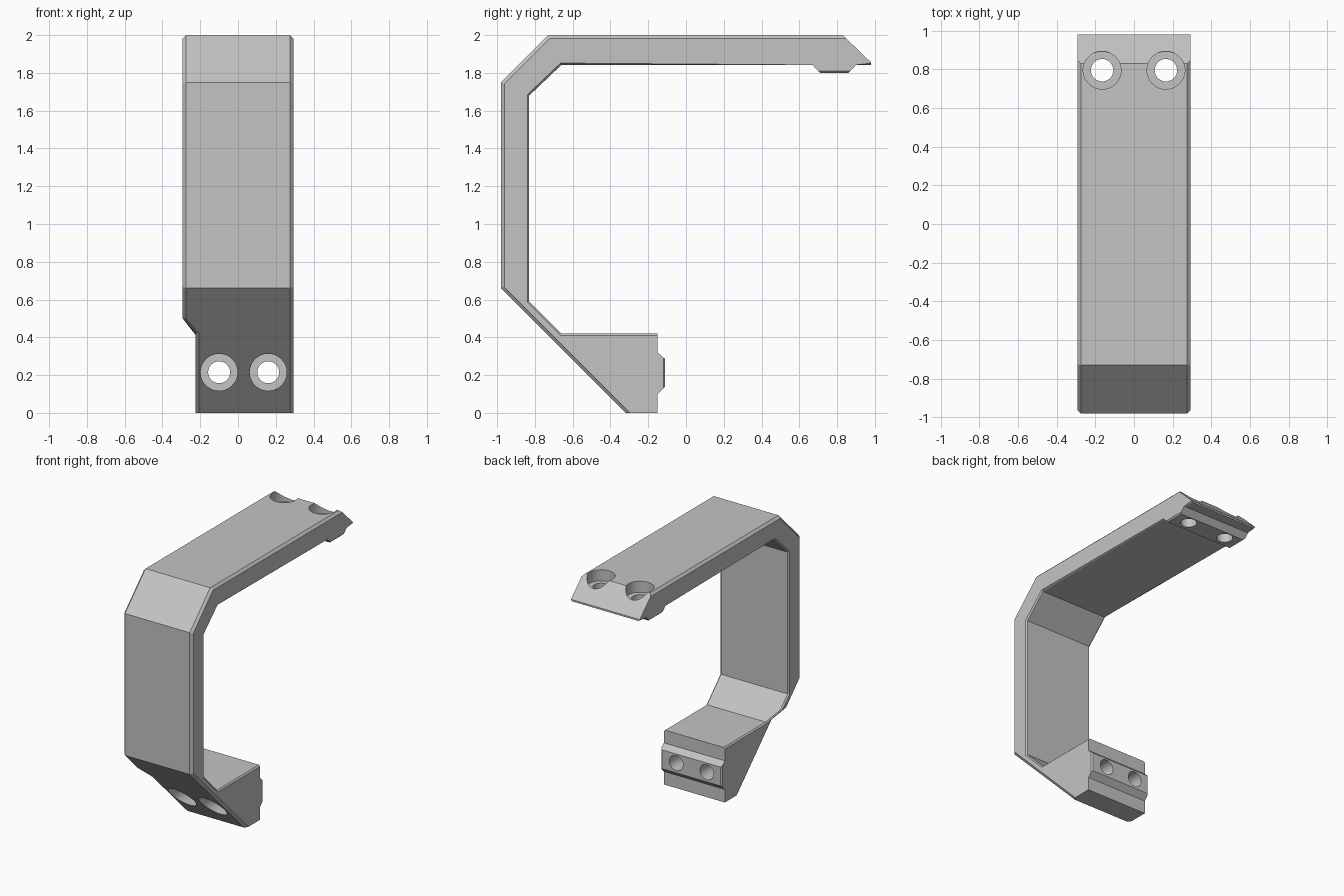
import bpy, bmesh
from mathutils import Vector

if "Cube" in bpy.data.objects:
    bpy.data.objects.remove(bpy.data.objects["Cube"], do_unlink=True)

grey = bpy.data.materials.new("plain_grey")
grey.use_nodes = True
colour = (0.55, 0.55, 0.55, 1)
grey.diffuse_color = colour
grey.node_tree.nodes["Principled BSDF"].inputs["Base Color"].default_value = colour

HALF = 0.293
# Side profile (y, z): outer skin first, then the inner skin with both clamp ribs
OUTER = [(-0.32, 0), (-0.98, 0.66), (-0.98, 1.75), (-0.73, 2.0), (0.83, 2.0)]
INNER = [(0.98, 1.855), (0.98, 1.842), (0.90, 1.842), (0.86, 1.80), (0.71, 1.80),
         (0.67, 1.842), (-0.66, 1.842), (-0.83, 1.68), (-0.83, 0.59), (-0.66, 0.42),
         (-0.15, 0.42), (-0.15, 0.32), (-0.11, 0.285), (-0.11, 0.14),
         (-0.15, 0.10), (-0.15, 0)]
PROFILE = OUTER + INNER

# Extrude the profile across the width
bm = bmesh.new()
side = bm.faces.new([bm.verts.new((-HALF, y, z)) for y, z in PROFILE])
ext = bmesh.ops.extrude_face_region(bm, geom=[side])
for v in ext["geom"]:
    if isinstance(v, bmesh.types.BMVert):
        v.co.x = HALF
bmesh.ops.recalc_face_normals(bm, faces=bm.faces[:])

# Narrow the foot on one side with a sloped shoulder
for z in (0.50, 0.42):
    bmesh.ops.bisect_plane(bm, geom=bm.verts[:] + bm.edges[:] + bm.faces[:],
                           dist=1e-5, plane_co=(0, 0, z), plane_no=(0, 0, 1))
for v in bm.verts:
    if v.co.x < 0 and v.co.z < 0.421:
        v.co.x = -0.225
bm.normal_update()


def rim_edges(points, skip):
    """Side edges lying on the given stretch of profile, leaving out some segments."""
    found = []
    segments = [s for i, s in enumerate(zip(points, points[1:])) if i not in skip]
    for e in bm.edges:
        a, b = e.verts
        if a.co.x * b.co.x < 0:
            continue
        mid = (a.co + b.co) / 2
        for p, q in segments:
            p, q = Vector((0, *p)), Vector((0, *q))
            d = (q - p).normalized()
            on_line = all((Vector((0, c.y, c.z)) - p).cross(d).length < 1e-3
                          for c in (a.co, b.co))
            along = (Vector((0, mid.y, mid.z)) - p).dot(d)
            if on_line and 0 < along < (q - p).length:
                found.append(e)
                break
    return found


# Chamfer the long rims, the inner ones finer
for points, skip, size in ((OUTER, (), 0.018), (INNER, (0, 2, 4, 10, 11, 13, 14), 0.010)):
    bmesh.ops.bevel(bm, geom=rim_edges(points, skip), offset=size, offset_type='OFFSET',
                    segments=1, profile=0.5, affect='EDGES', clamp_overlap=False)
bmesh.ops.recalc_face_normals(bm, faces=bm.faces[:])
mesh = bpy.data.meshes.new("bracket_arm")
bm.to_mesh(mesh)
bm.free()
mesh.materials.append(grey)
arm = bpy.data.objects.new("bracket_arm", mesh)
bpy.context.collection.objects.link(arm)


def bore(radius, start, end):
    """Cut a round hole between two points."""
    start, end = Vector(start), Vector(end)
    axis = end - start
    bpy.ops.mesh.primitive_cylinder_add(
        vertices=48, radius=radius, depth=axis.length, location=(start + end) / 2,
        rotation=axis.to_track_quat('Z', 'Y').to_euler())
    cutter = bpy.context.object
    cutter.name = "hole_cutter"
    cutter.hide_render = True
    cutter.data.materials.append(grey)
    mod = arm.modifiers.new("hole", 'BOOLEAN')
    mod.operation = 'DIFFERENCE'
    mod.solver = 'EXACT'
    mod.object = cutter
    bpy.context.view_layer.objects.active = arm
    bpy.ops.object.modifier_apply(modifier=mod.name)
    bpy.data.objects.remove(cutter, do_unlink=True)


# Counterbored screw holes: upper pair vertical, lower pair front to back
for x in (-0.165, 0.165):
    bore(0.098, (x, 0.795, 1.915), (x, 0.795, 2.2))
    bore(0.058, (x, 0.795, 1.6), (x, 0.795, 2.1))
for x in (-0.10, 0.16):
    bore(0.098, (x, -1.2, 0.215), (x, -0.24, 0.215))
    bore(0.058, (x, -1.1, 0.215), (x, 0.1, 0.215))

bpy.ops.object.select_all(action='DESELECT')
arm.select_set(True)
bpy.context.view_layer.objects.active = arm
bpy.ops.object.shade_smooth_by_angle(angle=0.35)
